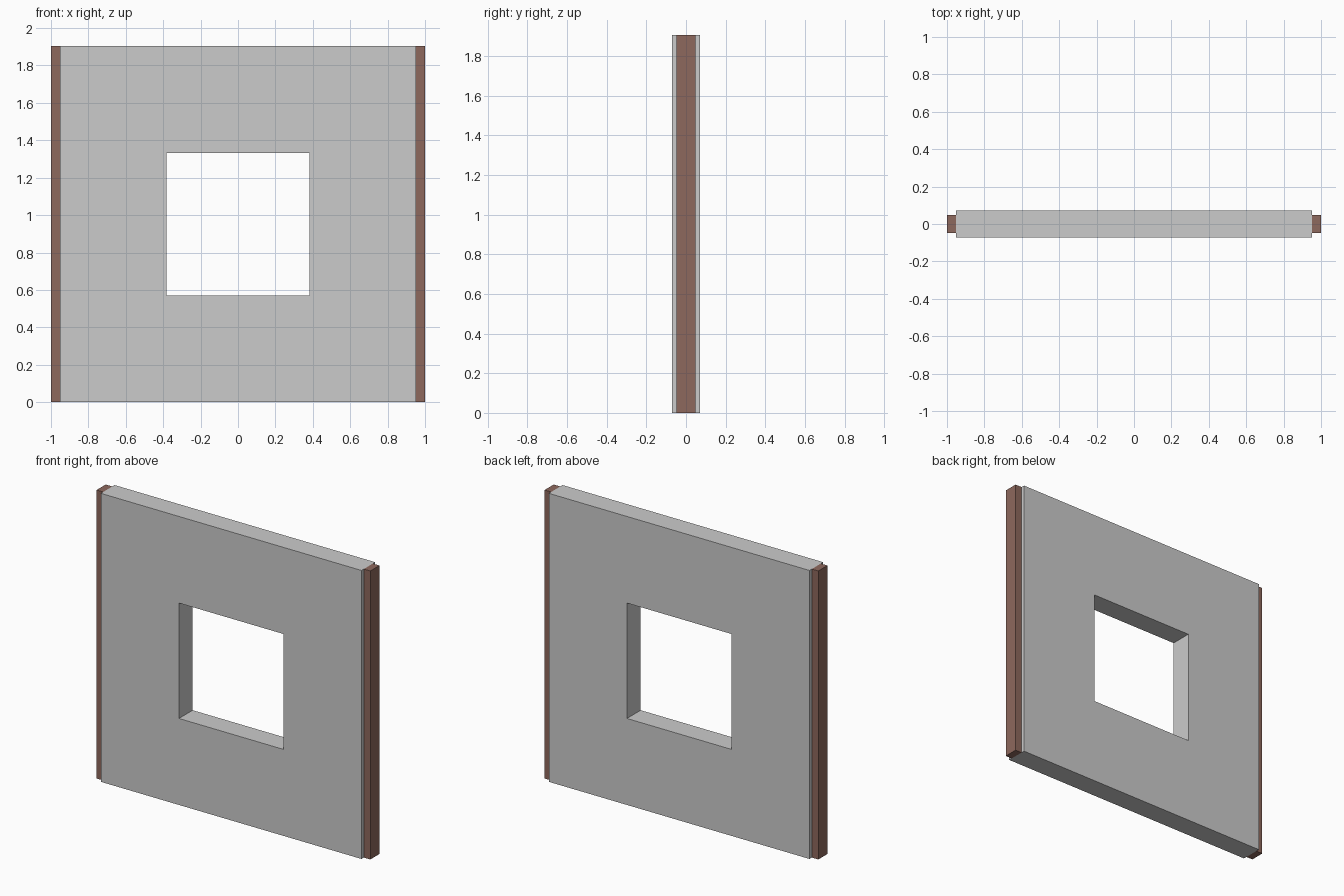
import bpy
import bmesh

cube = bpy.data.objects.get("Cube")
if cube:
    bpy.data.objects.remove(cube, do_unlink=True)

HALF_WIDTH = 0.952
HEIGHT = 1.905
THICKNESS = 0.143
POST_DEPTH = 0.095
OPENING = (-0.381, 0.381, 0.571, 1.333)


def add_object(name, bm):
    bmesh.ops.recalc_face_normals(bm, faces=bm.faces)
    mesh = bpy.data.meshes.new(name)
    bm.to_mesh(mesh)
    bm.free()
    obj = bpy.data.objects.new(name, mesh)
    bpy.context.collection.objects.link(obj)
    return obj


def rectangle(bm, x0, x1, z0, z1, y):
    return [bm.verts.new((x, y, z))
            for x, z in ((x0, z0), (x1, z0), (x1, z1), (x0, z1))]


def extrude_back(bm, depth):
    result = bmesh.ops.extrude_face_region(bm, geom=bm.faces[:])
    moved = [g for g in result["geom"] if isinstance(g, bmesh.types.BMVert)]
    bmesh.ops.translate(bm, verts=moved, vec=(0, depth, 0))


# Wall panel with a square window opening
bm = bmesh.new()
outer = rectangle(bm, -HALF_WIDTH, HALF_WIDTH, 0, HEIGHT, -THICKNESS / 2)
inner = rectangle(bm, *OPENING, -THICKNESS / 2)
for i in range(4):
    j = (i + 1) % 4
    bm.faces.new((outer[i], outer[j], inner[j], inner[i]))
extrude_back(bm, THICKNESS)
add_object("wall_panel", bm)

# Brown wood for the end posts
wood = bpy.data.materials.new("brown_wood")
wood.use_nodes = True
color = (0.27, 0.14, 0.11, 1)
wood.diffuse_color = color
wood.node_tree.nodes["Principled BSDF"].inputs["Base Color"].default_value = color

# Narrow posts along both ends of the wall
for side, sign in (("left", 1), ("right", -1)):
    bm = bmesh.new()
    x0, x1 = sorted((sign * HALF_WIDTH, sign))
    bm.faces.new(rectangle(bm, x0, x1, 0, HEIGHT, -POST_DEPTH / 2))
    extrude_back(bm, POST_DEPTH)
    post = add_object(side + "_post", bm)
    post.data.materials.append(wood)
